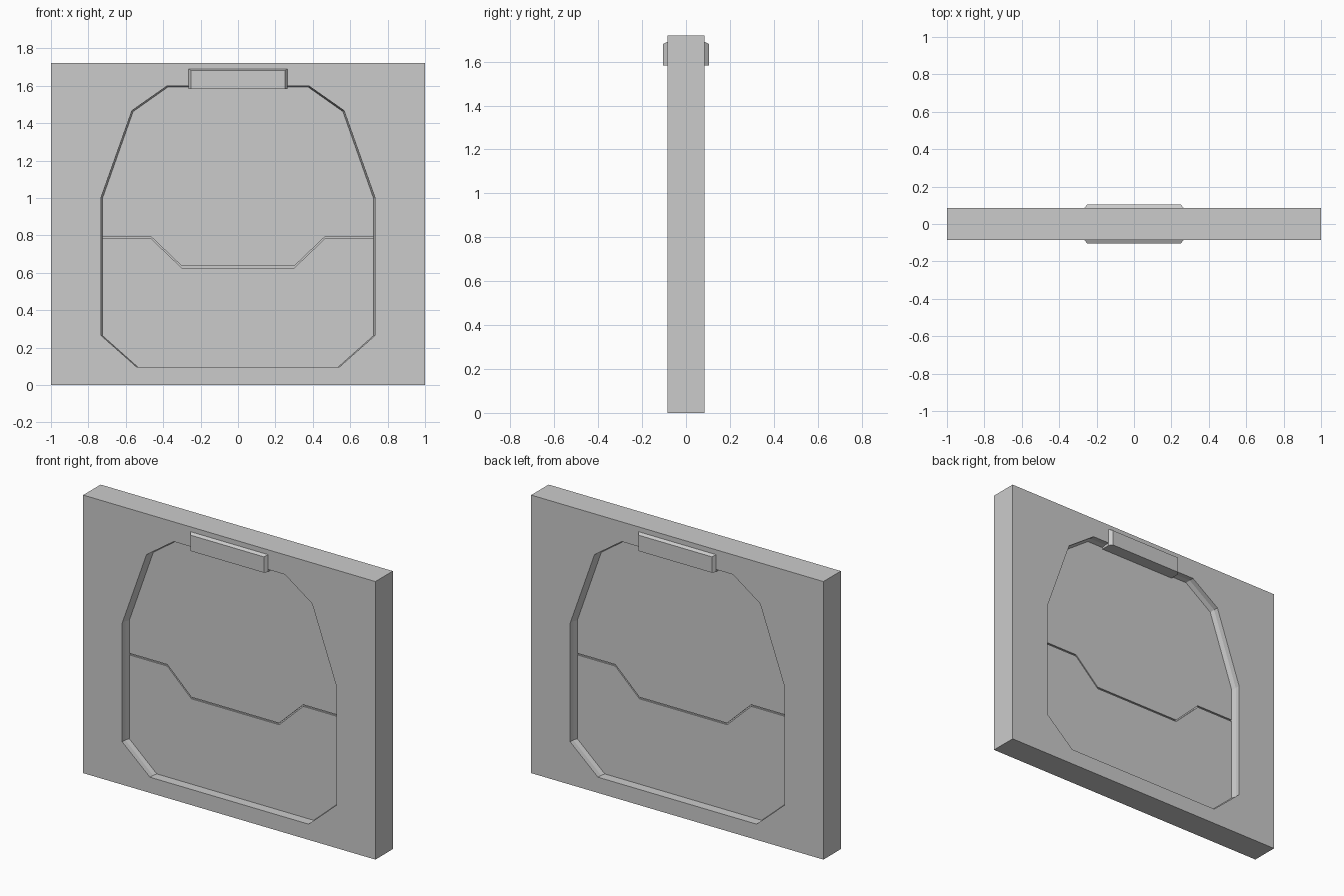
import bpy, bmesh

if "Cube" in bpy.data.objects:
    bpy.data.objects.remove(bpy.data.objects["Cube"])

H, T = 1.72, 0.085            # wall height, half thickness
DOOR_Y, CORE_Y = 0.027, 0.017  # half thickness of door leaves and core

# Right half of the doorway, top centre to bottom centre
OUTER = [(0, 1.598), (0.38, 1.598), (0.567, 1.467), (0.733, 1.0),
         (0.733, 0.265), (0.543, 0.097), (0, 0.097)]
INNER = [(x * 0.989, 0.097 + (z - 0.097) * 0.996) for x, z in OUTER]
# Right half of the split between the door leaves, centre to side
SPLIT = [(0, 0.63), (0.3, 0.63), (0.465, 0.788), (INNER[3][0], 0.788)]


def finish(name, bm, mirror=False):
    bmesh.ops.remove_doubles(bm, verts=bm.verts, dist=1e-5)
    bmesh.ops.recalc_face_normals(bm, faces=bm.faces)
    me = bpy.data.meshes.new(name)
    bm.to_mesh(me)
    bm.free()
    ob = bpy.data.objects.new(name, me)
    bpy.context.collection.objects.link(ob)
    if mirror:
        ob.modifiers.new("mirror", 'MIRROR').use_clip = True
    return ob


def loft(bm, rings, closed=True):
    """Join successive (outline, y) rings with quads."""
    loops = [[bm.verts.new((x, y, z)) for x, z in pts] for pts, y in rings]
    for a, b in zip(loops, loops[1:]):
        for i in range(len(a) if closed else len(a) - 1):
            j = (i + 1) % len(a)
            bm.faces.new((a[i], a[j], b[j], b[i]))
    return loops


def solid(name, rings):
    bm = bmesh.new()
    loops = loft(bm, rings)
    bm.faces.new(loops[0])
    bm.faces.new(loops[-1])
    return finish(name, bm)


def full(half):
    """Mirror a half outline that starts and/or ends on x = 0."""
    return half + [(-x, z) for x, z in reversed(half) if x > 0]


def box(w, z0, z1):
    return [(-w, z0), (w, z0), (w, z1), (-w, z1)]


# Wall with a stepped, slightly tapered doorway
bm = bmesh.new()
edge = [(0, 0), (1, 0), (1, H), (0, H)]
loft(bm, [(edge, -T), (edge, T)], closed=False)
loft(bm, [(OUTER, -T), (OUTER, -0.055), (INNER, -DOOR_Y),
          (INNER, DOOR_Y), (OUTER, 0.055), (OUTER, T)], closed=False)
for y in (-T, T):
    bm.faces.new([bm.verts.new((x, y, z)) for x, z in edge + OUTER])
finish("wall", bm, mirror=True)

# Door leaves with a narrow groove between them, backed by a core
G = 0.005
upper = full(INNER[:4] + [(x, z + G) for x, z in reversed(SPLIT)])
lower = full([(x, z - G) for x, z in SPLIT] + INNER[4:])
for name, pts, y in (("upper_door", upper, DOOR_Y), ("lower_door", lower, DOOR_Y),
                     ("door_core", full(INNER), CORE_Y)):
    solid(name, [(pts, -y), (pts, y)])

# Header box above the door, chamfered at the ends and top
big, small = box(0.265, 1.582, 1.69), box(0.25, 1.582, 1.68)
solid("door_header", [(small, -0.105), (big, -T), (big, T), (small, 0.105)])
